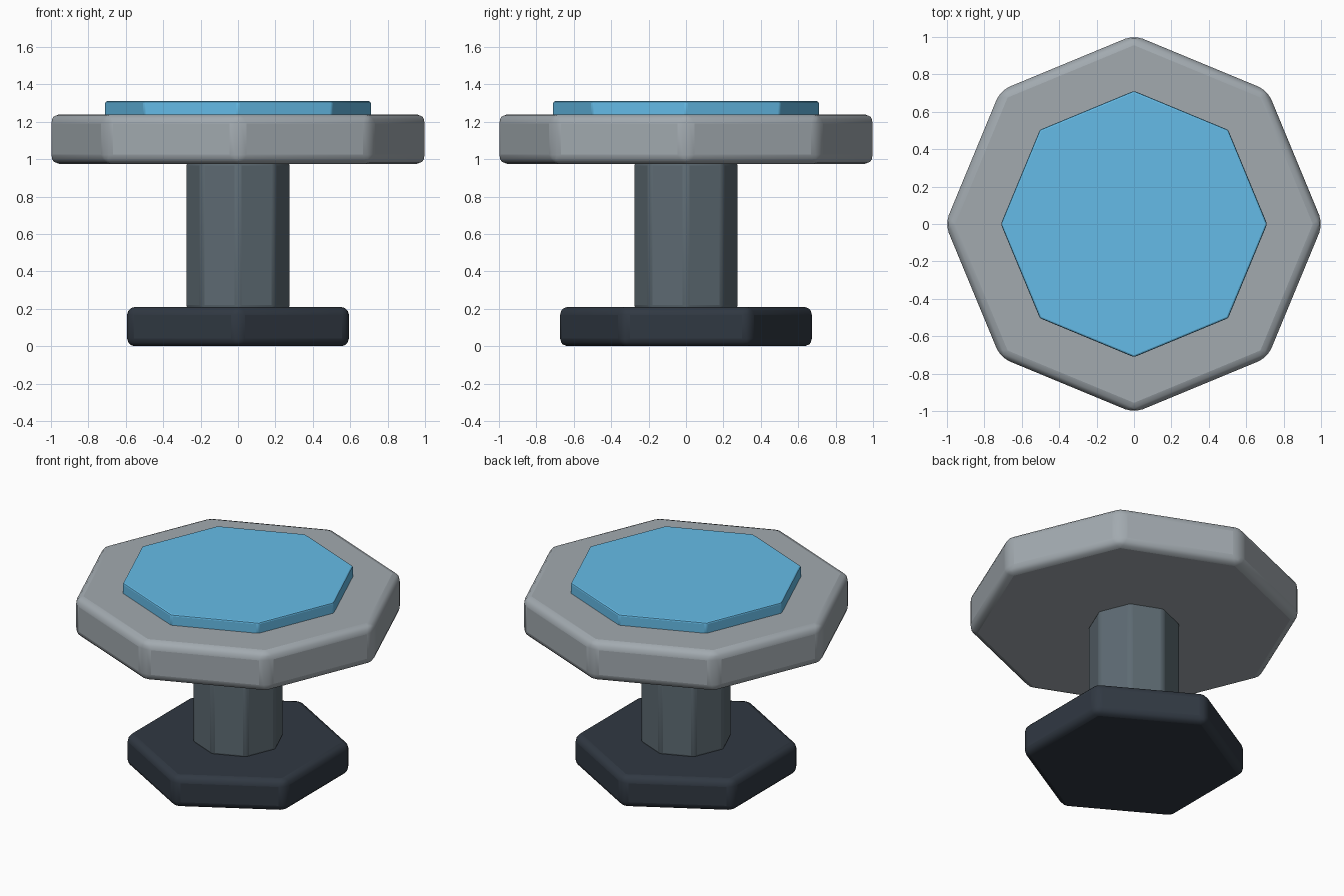
import bpy
import math

if "Cube" in bpy.data.objects:
    bpy.data.objects.remove(bpy.data.objects["Cube"])


def prism(name, sides, radius, z0, z1, bevel, segments, colour):
    """Upright bevelled prism with a corner on the y axis."""
    bpy.ops.mesh.primitive_cylinder_add(
        vertices=sides, radius=radius, depth=z1 - z0, location=(0, 0, (z0 + z1) / 2))
    obj = bpy.context.object
    obj.name = name
    bpy.ops.object.shade_smooth_by_angle(angle=math.radians(30))
    mod = obj.modifiers.new("rounded_edges", "BEVEL")
    mod.width = bevel
    mod.segments = segments
    mod.limit_method = "ANGLE"
    mod.angle_limit = math.radians(30)
    bpy.ops.object.modifier_apply(modifier=mod.name)
    bpy.ops.object.shade_smooth_by_angle(angle=math.radians(40))
    mat = bpy.data.materials.new(name + "_colour")
    mat.diffuse_color = (*colour, 1)
    mat.use_nodes = True
    mat.node_tree.nodes["Principled BSDF"].inputs["Base Color"].default_value = mat.diffuse_color
    obj.data.materials.append(mat)
    return obj


# Hexagonal foot
prism("base", 6, 0.685, 0.0, 0.21, 0.042, 3, (0.03, 0.04, 0.055))
# Octagonal column
prism("column", 8, 0.28, 0.2, 0.985, 0.02, 2, (0.11, 0.145, 0.17))
# Wide octagonal table top
prism("table_top", 8, 1.01, 0.975, 1.24, 0.05, 3, (0.36, 0.4, 0.43))
# Raised blue panel
prism("top_panel", 8, 0.712, 1.23, 1.31, 0.01, 2, (0.13, 0.5, 0.8))
